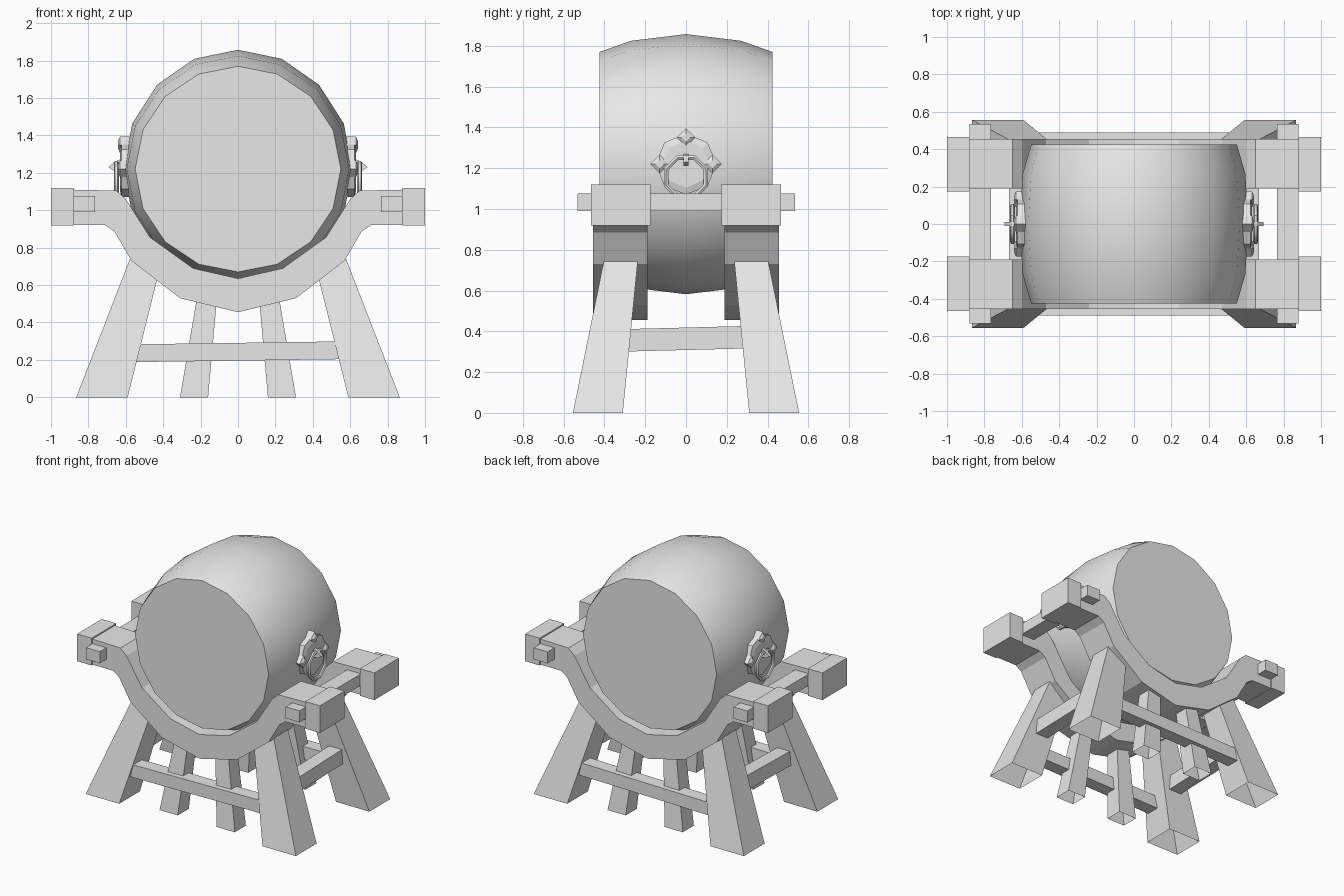
import bpy, bmesh, math
from mathutils import Vector, Matrix

cube = bpy.data.objects.get("Cube")
if cube:
    bpy.data.objects.remove(cube, do_unlink=True)

grey = bpy.data.materials.new("plain grey")
grey.use_nodes = True
grey.diffuse_color = (0.8, 0.8, 0.8, 1)
grey.node_tree.nodes["Principled BSDF"].inputs["Base Color"].default_value = (0.8, 0.8, 0.8, 1)


def finish(name, bm, smooth=None):
    bmesh.ops.recalc_face_normals(bm, faces=bm.faces)
    mesh = bpy.data.meshes.new(name)
    bm.to_mesh(mesh)
    bm.free()
    mesh.materials.append(grey)
    obj = bpy.data.objects.new(name, mesh)
    bpy.context.collection.objects.link(obj)
    if smooth:
        bpy.ops.object.select_all(action='DESELECT')
        obj.select_set(True)
        bpy.context.view_layer.objects.active = obj
        bpy.ops.object.shade_smooth_by_angle(angle=math.radians(smooth))
    return obj


def loft(name, rings, caps=(True, True), smooth=None):
    """Skin a list of equal closed rings of points."""
    bm = bmesh.new()
    loops = [[bm.verts.new(p) for p in ring] for ring in rings]
    n = len(loops[0])
    for a, b in zip(loops, loops[1:]):
        for i in range(n):
            j = (i + 1) % n
            bm.faces.new((a[i], a[j], b[j], b[i]))
    for loop, cap in ((loops[0], caps[0]), (loops[-1], caps[1])):
        if cap:
            bm.faces.new(loop)
    return finish(name, bm, smooth)


def rect(x0, x1, y0, y1, z):
    return [(x0, y0, z), (x1, y0, z), (x1, y1, z), (x0, y1, z)]


def box(name, x, y, z):
    return loft(name, [rect(*x, *y, z[0]), rect(*x, *y, z[1])])


def beam(name, a, b, width, height):
    """Square bar between two points."""
    a, b = Vector(a), Vector(b)
    side = (b - a).cross(Vector((0, 0, 1))).normalized() * width / 2
    up = Vector((0, 0, height / 2))
    return loft(name, [[p - side - up, p + side - up, p + side + up, p - side + up]
                       for p in (a, b)])


def disc(x, y, z, r, n, turn=0.0):
    return [(x, y + r * math.sin(turn + math.tau * i / n),
             z + r * math.cos(turn + math.tau * i / n)) for i in range(n)]


# Barrel body with flat heads
profile = [(-.425, .55, .55), (-.27, .595, .605), (0, .612, .638),
           (.27, .595, .605), (.425, .55, .55)]
loft("drum_barrel", [[(rx * math.sin(math.tau * i / 16), y, 1.22 + rz * math.cos(math.tau * i / 16))
                      for i in range(16)] for y, rx, rz in profile], smooth=35)

# Curved cradles, legs and posts, front and back
outer = [(0, .455), (.31, .53), (.57, .73), (.66, .885), (.71, .92), (.89, .92)]
inner = [(0, .635), (.24, .69), (.47, .855), (.6, 1.06), (.65, 1.105), (.89, 1.11)]
for s, end in ((-1, "front"), (1, "back")):
    sections = []
    pairs = list(zip(outer, inner))
    for m, group in ((-1, pairs[:0:-1]), (1, pairs)):
        for (ox, oz), (ix, iz) in group:
            sections.append([(m * ox, s * .19, oz), (m * ox, s * .455, oz),
                             (m * ix, s * .455, iz), (m * ix, s * .19, iz)])
    loft(end + "_cradle", sections)
    for m, side in ((1, "left"), (-1, "right")):
        tag = f"{end}_{side}_"
        # Thick end block of the cradle arm
        box(tag + "end_block", (m * .88, m * 1.0), (s * .175, s * .465), (.918, 1.12))
        # Splayed leg, hollow underneath
        loft(tag + "leg", [rect(m * .59, m * .865, s * .31, s * .555, 0),
                           rect(m * .4, m * .57, s * .235, s * .4, .76)], (False, True))
        # Small middle post
        loft(tag + "post", [rect(m * .16, m * .31, s * .35, s * .48, 0),
                            rect(m * .11, m * .215, s * .32, s * .425, .56)], (False, True))
    # Low stretcher across the legs
    beam(end + "_stretcher", (-.6, s * .44, .235), (.6, s * .44, .252), .1, .095)

for m, side in ((1, "left"), (-1, "right")):
    # Carrying bar through the cradle arms, and the side stretcher
    box(side + "_carrying_bar", (m * .765, m * .88), (-.532, .535), (.99, 1.076))
    beam(side + "_stretcher", (m * .615, -.33, .355), (m * .615, .33, .372), .105, .11)
    # Ring mount: faceted plate with three pointed studs
    loft(side + "_ring_plate", [disc(m * .57, 0, 1.22, .15, 8),
                                disc(m * .622, 0, 1.22, .15, 8),
                                disc(m * .632, 0, 1.22, .115, 8)])
    for name, y, z in (("top", 0, 1.35), ("front", -.13, 1.22), ("back", .13, 1.22)):
        loft(f"{side}_{name}_stud", [disc(m * .58, y, z, .045, 4),
                                     disc(m * .63, y, z, .045, 4),
                                     disc(m * .642, y, z, .02, 4)])
    # Hanging ring
    rings = []
    for i in range(8):
        a = math.tau * (i + .5) / 8
        rings.append([(m * (.65 + .013 * math.cos(math.tau * k / 6)),
                       (.105 + .013 * math.sin(math.tau * k / 6)) * math.sin(a),
                       1.155 + (.105 + .013 * math.sin(math.tau * k / 6)) * math.cos(a))
                      for k in range(6)])
    loft(side + "_hanging_ring", rings + rings[:1], (False, False), smooth=50)
    # Staple holding the ring
    loft(side + "_staple", [[(m * x, y, z) for x, z in
                             ((.62, 1.275), (.66, 1.26), (.692, 1.23), (.665, 1.212), (.62, 1.21))]
                            for y in (-.012, .012)])
